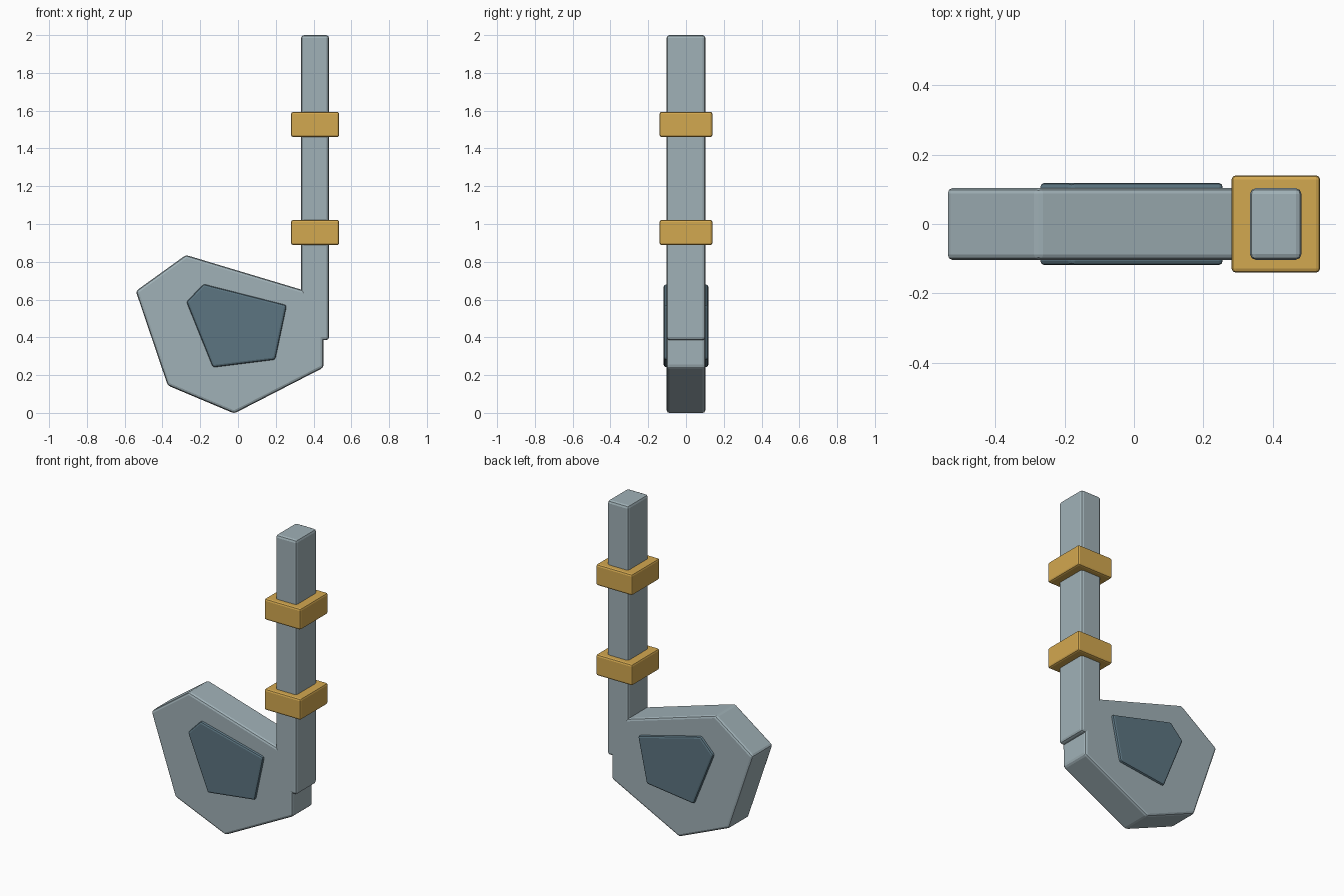
import bpy, bmesh

if "Cube" in bpy.data.objects:
    bpy.data.objects.remove(bpy.data.objects["Cube"])


def material(name, rgb):
    m = bpy.data.materials.new(name)
    m.diffuse_color = (*rgb, 1)
    m.use_nodes = True
    m.node_tree.nodes["Principled BSDF"].inputs["Base Color"].default_value = m.diffuse_color
    return m


steel = material("pale_steel", (0.352, 0.44, 0.474))
slate = material("slate_blue", (0.107, 0.178, 0.22))
gold = material("gold", (0.651, 0.392, 0.08))


def prism(name, outline, half_depth, mat, bevel):
    """Extrude an x/z outline evenly about y = 0 and round its edges."""
    bm = bmesh.new()
    face = bm.faces.new([bm.verts.new((x, -half_depth, z)) for x, z in outline])
    ext = bmesh.ops.extrude_face_region(bm, geom=[face])
    new_verts = [g for g in ext["geom"] if isinstance(g, bmesh.types.BMVert)]
    bmesh.ops.translate(bm, verts=new_verts, vec=(0, 2 * half_depth, 0))
    bmesh.ops.recalc_face_normals(bm, faces=bm.faces)
    bmesh.ops.bevel(bm, geom=bm.edges[:], offset=bevel, segments=2,
                    profile=0.5, affect='EDGES', clamp_overlap=True)
    mesh = bpy.data.meshes.new(name)
    bm.to_mesh(mesh)
    bm.free()
    mesh.materials.append(mat)
    ob = bpy.data.objects.new(name, mesh)
    bpy.context.collection.objects.link(ob)
    return ob


def box(name, x0, x1, z0, z1, half_depth, mat, bevel):
    return prism(name, [(x0, z0), (x1, z0), (x1, z1), (x0, z1)], half_depth, mat, bevel)


# Angular blade head
prism("blade_head", [(-0.541, 0.645), (-0.372, 0.145), (-0.02, -0.003), (0.453, 0.24),
                     (0.453, 0.617), (-0.276, 0.836)], 0.103, steel, 0.015)

# Inlay showing on both sides of the head
prism("head_inlay", [(-0.273, 0.588), (-0.133, 0.241), (0.197, 0.282),
                     (0.258, 0.57), (-0.182, 0.682)], 0.118, slate, 0.012)

# Upright shaft
box("shaft", 0.334, 0.482, 0.385, 2.0, 0.103, steel, 0.016)

# Bands around the shaft
for name, z in (("lower_band", 0.955), ("upper_band", 1.527)):
    box(name, 0.281, 0.536, z - 0.067, z + 0.067, 0.14, gold, 0.012)
